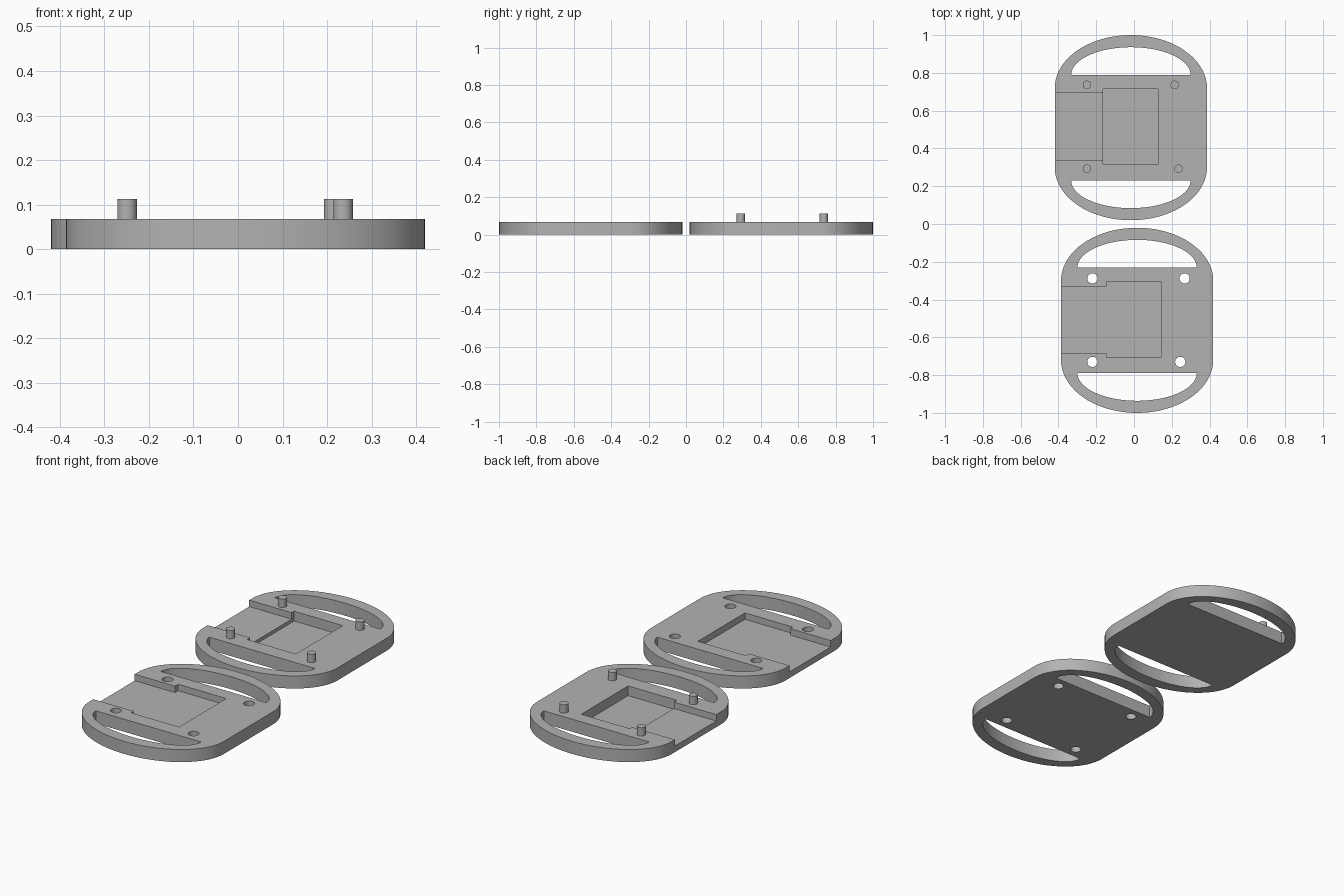
import bpy, bmesh
from math import sin, cos, pi

cube = bpy.data.objects.get("Cube")
if cube:
    bpy.data.objects.remove(cube, do_unlink=True)

grey = bpy.data.materials.new("plain grey")
grey.use_nodes = True
COLOUR = (0.45, 0.45, 0.45, 1)
grey.diffuse_color = COLOUR
grey.node_tree.nodes["Principled BSDF"].inputs["Base Color"].default_value = COLOUR

THICK = 0.068
HALF = 0.403


def arc(cx, cy, rx, ry, start, end, n=40):
    """Points on an elliptical arc."""
    angles = [start + (end - start) * i / n for i in range(n + 1)]
    return [(cx + rx * cos(a), cy + ry * sin(a)) for a in angles]


def prism(name, outline, z0, z1):
    """Extrude a closed outline between two heights."""
    bm = bmesh.new()
    face = bm.faces.new([bm.verts.new((x, y, z0)) for x, y in outline])
    top = bmesh.ops.extrude_face_region(bm, geom=[face])["geom"]
    for v in top:
        if isinstance(v, bmesh.types.BMVert):
            v.co.z = z1
    bmesh.ops.recalc_face_normals(bm, faces=bm.faces)
    mesh = bpy.data.meshes.new(name)
    bm.to_mesh(mesh)
    bm.free()
    mesh.materials.append(grey)
    obj = bpy.data.objects.new(name, mesh)
    bpy.context.collection.objects.link(obj)
    return obj


def box(name, x0, x1, y0, y1, z0):
    return prism(name, [(x0, y0), (x1, y0), (x1, y1), (x0, y1)], z0, 0.2)


def smooth(obj):
    bpy.ops.object.select_all(action='DESELECT')
    obj.select_set(True)
    bpy.context.view_layer.objects.active = obj
    bpy.ops.object.shade_smooth_by_angle(angle=0.5)


def cut(obj, cutters):
    """Carve each cutter out of the object, then discard it."""
    bpy.context.view_layer.objects.active = obj
    for c in cutters:
        c.hide_render = True
        mod = obj.modifiers.new("cut", 'BOOLEAN')
        mod.operation = 'DIFFERENCE'
        mod.solver = 'EXACT'
        mod.object = c
        bpy.ops.object.modifier_apply(modifier=mod.name)
        bpy.data.objects.remove(c, do_unlink=True)


def plate(name, cx, cy, channel, pocket, holes):
    """Rounded plate with two strap slots, a side channel and a pocket."""
    outline = (arc(cx, cy + 0.21, HALF, 0.28, 0, pi)
               + arc(cx, cy - 0.21, HALF, 0.28, pi, 2 * pi))
    obj = prism(name, outline, 0, THICK)
    cutters = [prism("slot_cutter", arc(cx, cy + s * 0.279, 0.316, s * 0.147, 0, pi), -0.1, 0.2)
               for s in (1, -1)]
    cutters += [box("channel_cutter", *channel), box("pocket_cutter", *pocket)]
    cutters += [prism("hole_cutter", arc(x, y, 0.027, 0.027, 0, 2 * pi, 32)[:-1], -0.1, 0.2)
                for x, y in holes]
    cut(obj, cutters)
    smooth(obj)


# Back plate: shallow channel, deeper pocket
plate("back_plate", -0.0165, 0.51,
      (-0.6, -0.15, 0.34, 0.695, 0.033),
      (-0.165, 0.126, 0.315, 0.716, 0.015), [])

# Front plate: channel and pocket share one floor, with four peg holes
plate("front_plate", 0.0165, -0.51,
      (-0.6, -0.13, -0.686, -0.332, 0.033),
      (-0.145, 0.143, -0.708, -0.305, 0.033),
      [(-0.22, -0.288), (0.268, -0.288), (-0.22, -0.73), (0.245, -0.73)])

# Locating pegs on the back plate
for label, x, y in (("back_right", -0.249, 0.737), ("back_left", 0.215, 0.737),
                    ("front_right", -0.249, 0.293), ("front_left", 0.236, 0.293)):
    smooth(prism(label + "_peg", arc(x, y, 0.022, 0.022, 0, 2 * pi, 32)[:-1], THICK - 0.01, 0.113))
